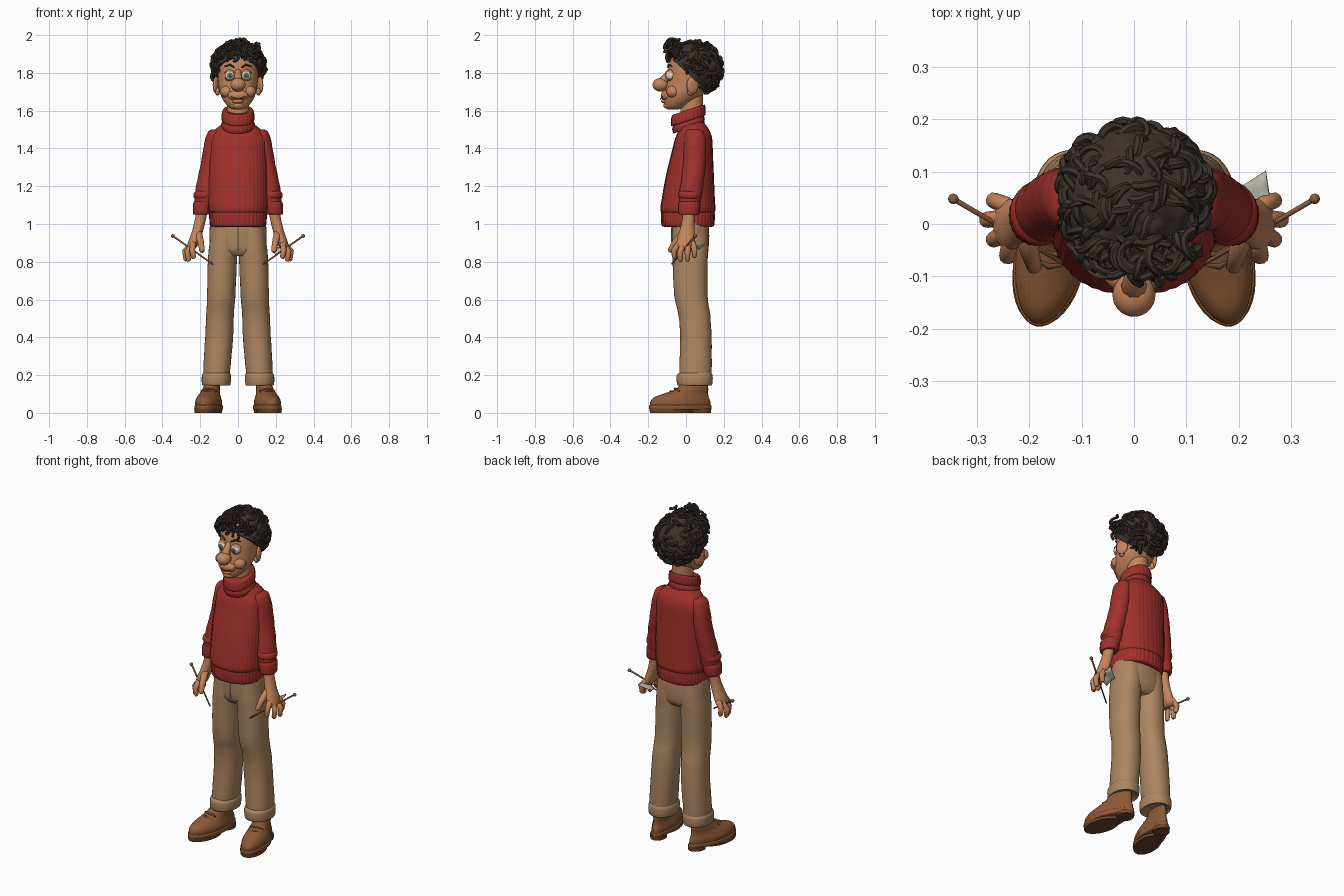
import bpy, bmesh, math, random
from math import sin, cos, pi, radians
from mathutils import Vector, Matrix, noise

random.seed(4)
old = bpy.data.objects.get("Cube")
if old:
    bpy.data.objects.remove(old, do_unlink=True)
made = []


def material(name, r, g, b):
    m = bpy.data.materials.new(name)
    m.use_nodes = True
    m.diffuse_color = (r, g, b, 1)
    bsdf = m.node_tree.nodes["Principled BSDF"]
    bsdf.inputs["Base Color"].default_value = (r, g, b, 1)
    bsdf.inputs["Roughness"].default_value = 0.8
    return m


HAIR = material("dark_hair", .046, .032, .026)
SKIN = material("skin", .56, .235, .105)
KNIT = material("red_wool", .35, .03, .024)
CLOTH = material("tan_cotton", .42, .24, .12)
SHOE = material("brown_leather", .26, .1, .036)
SOLE = material("dark_brown", .15, .06, .026)
WHITE = material("eye_white", .75, .74, .7)
IRIS = material("grey_green_iris", .16, .17, .13)
WOOD = material("needle_wood", .25, .11, .05)
PALE = material("pale_yarn", .5, .49, .43)


def finish(name, bm, mat, side=1):
    """Turn a bmesh into a named object, flipped in x for side -1."""
    for v in bm.verts:
        v.co.x *= side
    bmesh.ops.recalc_face_normals(bm, faces=bm.faces[:])
    mesh = bpy.data.meshes.new(name)
    bm.to_mesh(mesh)
    bm.free()
    return add(name, mesh, mat)


def add(name, mesh, mat):
    ob = bpy.data.objects.new(name, mesh)
    mesh.materials.clear()
    mesh.materials.append(mat)
    bpy.context.collection.objects.link(ob)
    made.append(ob)
    return ob


def resample(rows, k=4):
    """Catmull-Rom interpolation between cross-sections."""
    rows = [Vector(r) for r in rows]
    out = []
    for i in range(len(rows) - 1):
        a, b, c, d = (rows[max(0, min(len(rows) - 1, i + j))] for j in (-1, 0, 1, 2))
        for t in (s / k for s in range(k)):
            out.append(b + ((c - a) * t + (a * 2 - b * 5 + c * 4 - d) * t * t
                            + (b * 3 - a - c * 3 + d) * t ** 3) / 2)
    return out + [rows[-1]]


def loft(name, rows, mat, side=1, n=32, power=2, ribs=0, amp=0, tilt=0, wave=0, place=None, heel=0):
    """Stack of rounded sections: z, centre x, centre y, half width, half depth."""
    bm = bmesh.new()
    rings = []
    for z, cx, cy, rx, ry in resample(rows):
        ring = []
        for i in range(n):
            a = 2 * pi * i / n
            c, s = cos(a), sin(a)
            k = 1 + amp * cos(ribs * a) + wave * sin(z * 75 + 2 * sin(a * 2) + cx)
            x = math.copysign(abs(c) ** (2 / power), c) * rx * k
            y = math.copysign(abs(s) ** (2 / power), s) * ry * k
            x *= 1 - heel * max(0, (y + cy) * 8)
            ring.append(bm.verts.new((cx + x, cy + y, z + y * tilt)))
        rings.append(ring)
    for lo, hi in zip(rings, rings[1:]):
        for i in range(n):
            bm.faces.new((lo[i], lo[(i + 1) % n], hi[(i + 1) % n], hi[i]))
    bm.faces.new(rings[0][::-1])
    bm.faces.new(rings[-1])
    if place:
        bm.transform(place)
    return finish(name, bm, mat, side)


def ball(name, centre, radii, mat, side=1, seg=24, turn=0, cut=None, bump=0):
    """Ellipsoid with poles along y, optionally lumpy and cut by a plane."""
    bm = bmesh.new()
    bmesh.ops.create_uvsphere(bm, u_segments=seg, v_segments=seg * 2 // 3, radius=1)
    bm.transform(Matrix.Rotation(pi / 2, 4, 'X'))
    for v in bm.verts:
        lump = noise.noise(v.co * 4) + .7 * noise.noise(v.co * 9)
        v.co *= 1 + bump * lump
    bm.transform(Matrix.Translation(centre) @ Matrix.Rotation(turn, 4, 'Z') @ Matrix.Diagonal((*radii, 1)))
    if cut:
        bmesh.ops.bisect_plane(bm, geom=bm.verts[:] + bm.edges[:] + bm.faces[:],
                               plane_co=cut[0], plane_no=cut[1], clear_outer=True)
        bmesh.ops.holes_fill(bm, edges=[e for e in bm.edges if e.is_boundary])
    return finish(name, bm, mat, side)


def tubes(name, paths, mat, side=1, res=3, rounded=True):
    """Round strands; each path point is (x, y, z, radius)."""
    cu = bpy.data.curves.new(name, 'CURVE')
    cu.dimensions = '3D'
    cu.bevel_depth = 1
    cu.bevel_resolution = res
    cu.use_fill_caps = True
    for path in paths:
        pts = [Vector(p) for p in path]
        if rounded:
            ends = []
            for tip, prev in ((pts[0], pts[1]), (pts[-1], pts[-2])):
                d = (tip - prev).xyz.normalized() * tip.w * .7
                ends.append(Vector((*(tip.xyz + d), tip.w * .5)))
            pts = [ends[0]] + pts + [ends[1]]
        sp = cu.splines.new('POLY')
        sp.points.add(len(pts) - 1)
        for q, p in zip(sp.points, pts):
            q.co = (p.x * side, p.y, min(p.z, 2 - p.w), 1)
            q.radius = p.w
    tmp = bpy.data.objects.new(name + "_path", cu)
    mesh = bpy.data.meshes.new_from_object(tmp)
    bpy.data.objects.remove(tmp)
    return add(name, mesh, mat)


# Head and neck
loft("head", [(1.605, 0, -.07, .02, .025), (1.618, 0, -.058, .048, .052), (1.65, 0, -.035, .075, .083),
              (1.69, 0, -.01, .094, .104), (1.74, 0, .01, .103, .112), (1.8, 0, .02, .107, .115),
              (1.86, 0, .03, .105, .115), (1.92, 0, .04, .08, .09), (1.95, 0, .05, .03, .03)], SKIN, n=40)
loft("neck", [(1.54, 0, .03, .06, .06), (1.7, 0, .03, .057, .06)], SKIN)
ball("nose", (0, -.135, 1.737), (.041, .042, .036), SKIN)
tubes("nose_bridge", [[(0, -.085, 1.81, .016), (0, -.105, 1.78, .02), (0, -.125, 1.75, .028)]], SKIN)
ball("muzzle", (0, -.1, 1.68), (.056, .033, .03), SKIN)
ball("lower_lip", (0, -.11, 1.65), (.032, .023, .012), SKIN)
ball("chin", (0, -.09, 1.628), (.035, .03, .02), SKIN)
tubes("smile", [[(x, -.134 + 9 * x * x, 1.662 + 9 * x * x, .003)
                 for x in (-.05, -.035, -.018, 0, .018, .035, .05)]], SOLE)

# Paired features of the face
for side, word in ((1, "left"), (-1, "right")):
    eye = ball(word + "_eye", (.043, -.08, 1.787), (.027, .028, .028), WHITE, side)
    eye.data.materials.append(IRIS)
    eye.data.materials.append(HAIR)
    for f in eye.data.polygons:
        front = -f.normal.y
        f.material_index = 2 if front > .96 else 1 if front > .84 else 0
    ball(word + "_upper_lid", (.043, -.079, 1.787), (.031, .031, .031), SKIN, side,
         cut=((0, -.08, 1.8), (0, -.25, -1)))
    ball(word + "_lower_lid", (.043, -.079, 1.787), (.031, .03, .031), SKIN, side,
         cut=((0, -.08, 1.772), (0, -.2, 1)))
    tubes(word + "_brow", [[(.02, -.096, 1.83, .004), (.042, -.092, 1.843, .006), (.07, -.075, 1.835, .003)]],
          HAIR, side)
    ball(word + "_cheek", (.06, -.07, 1.7), (.035, .035, .032), SKIN, side)
    ball(word + "_ear", (.115, .035, 1.735), (.013, .034, .046), SKIN, side, turn=.45)
    ball(word + "_ear_lobe", (.108, .025, 1.7), (.013, .018, .02), SKIN, side)

# Hair: lumpy cap with a sloping hairline, covered in curls
middle, size = Vector((0, .05, 1.822)), Vector((.14, .138, .143))
ball("hair_cap", middle, size, HAIR, seg=84, bump=.06, cut=((0, 0, 1.805), (0, -.9, -1)))


def curl(p, out, r, thick, sweep=4.6):
    across = out.cross(Vector([random.uniform(-1, 1) for _ in range(3)])).normalized()
    lean = out.cross(across) * .012
    start = random.uniform(-1, .4)
    return [(*(p + (across * cos(a) + out * sin(a)) * r + lean * (a - 2)), thick)
            for a in (start + sweep * i / 8 for i in range(9))]


curls = []
while len(curls) < 150:
    d = Vector([random.gauss(0, 1) for _ in range(3)]).normalized()
    p = middle + d * size
    if p.z > 1.81 - .9 * p.y:
        curls.append(curl(p - d * .004, d, random.uniform(.01, .016), random.uniform(.006, .01)))
tubes("hair_curls", curls, HAIR, res=1)
quiff = []
for i in range(34):
    x = random.uniform(-.11, .11)
    p = Vector((x, -.085 + 3 * x * x + random.uniform(-.012, .03), random.uniform(1.89, 1.965) - 2 * x * x))
    quiff.append(curl(p, Vector((x * 3, -.6, .6)).normalized(), random.uniform(.013, .02), .008, 5.5))
tubes("front_quiff", quiff, HAIR, res=1)

# Sweater
loft("sweater_body", [(1.05, 0, .01, .14, .13), (1.075, 0, .01, .157, .145), (1.13, 0, .012, .16, .14),
                      (1.25, 0, .02, .158, .127), (1.37, 0, .032, .153, .11), (1.45, 0, .04, .15, .098),
                      (1.495, 0, .042, .125, .082), (1.53, 0, .03, .085, .07), (1.56, 0, .02, .06, .06)],
     KNIT, n=160, power=2.3, ribs=40, amp=.006)
loft("sweater_hem", [(.985, 0, .01, .13, .122), (.995, 0, .01, .147, .138), (1.06, 0, .01, .15, .14),
                     (1.085, 0, .01, .14, .13)], KNIT, n=160, power=2.3, ribs=40, amp=.014)
loft("collar_base", [(1.505, 0, .015, .085, .08), (1.53, 0, .013, .088, .085), (1.56, 0, .012, .07, .075)],
     KNIT, n=96, ribs=24, amp=.014, tilt=.32)
loft("collar_fold", [(1.545, 0, .012, .07, .075), (1.55, 0, .012, .086, .09), (1.585, 0, .012, .085, .09),
                     (1.605, 0, .014, .077, .083), (1.6, 0, .016, .06, .065)],
     KNIT, n=96, ribs=24, amp=.014, tilt=.32)

for side, word in ((1, "left"), (-1, "right")):
    # Arm
    loft(word + "_sleeve", [(1.5, .12, .045, .02, .03), (1.485, .123, .045, .038, .05),
                            (1.43, .13, .047, .048, .059), (1.32, .145, .045, .052, .06),
                            (1.22, .163, .033, .055, .06), (1.14, .176, .022, .054, .06),
                            (1.1, .18, .02, .045, .052)], KNIT, side, n=48, wave=.02)
    loft(word + "_sleeve_roll", [(1.13, .18, .02, .045, .05), (1.145, .18, .02, .056, .061),
                                 (1.165, .177, .022, .056, .061), (1.18, .17, .025, .045, .05)], KNIT, side)
    loft(word + "_sleeve_cuff", [(1.05, .192, .016, .036, .04), (1.055, .192, .016, .046, .054),
                                 (1.11, .186, .018, .05, .058), (1.125, .18, .02, .04, .045)],
         KNIT, side, n=96, ribs=24, amp=.016)
    # Hand
    loft(word + "_hand", [(1.08, .19, .016, .03, .035), (1.02, .2, .012, .029, .033),
                          (.96, .215, .005, .029, .04), (.91, .232, .0, .03, .048),
                          (.88, .243, .0, .026, .046), (.868, .247, 0, .015, .03)], SKIN, side)
    tips = [(.236, -.062, .825), (.262, -.03, .81), (.275, .008, .812), (.262, .045, .83)]
    tubes(word + "_fingers", [[(.237 + i * .002, -.033 + i * .023, .9, .016),
                               (x + .006, y, (z + .9) / 2, .0155), (x, y, z, .0135)]
                              for i, (x, y, z) in enumerate(tips)], SKIN, side)
    tubes(word + "_thumb", [[(.21, -.015, .95, .021), (.198, -.055, .905, .018), (.19, -.082, .86, .015)]],
          SKIN, side)
    # Knitting needle with its knob
    tubes(word + "_needle", [[(.345, .048, .937, .005), (.135, -.075, .788, .004)]], WOOD, side)
    ball(word + "_needle_knob", (.345, .048, .937), (.01, .01, .01), WOOD, side, seg=12)

    # Trouser leg with turned-up cuff
    loft(word + "_trouser_leg", [(.16, .115, .048, .064, .08), (.22, .113, .05, .071, .086),
                                 (.4, .1, .052, .074, .083), (.52, .095, .044, .073, .084),
                                 (.62, .089, .026, .075, .088), (.8, .083, .022, .077, .093),
                                 (.9, .076, .022, .075, .096), (1.02, .07, .02, .07, .09)],
         CLOTH, side, n=40, power=2.2, wave=.008)
    loft(word + "_trouser_cuff", [(.15, .115, .046, .064, .08), (.146, .115, .046, .073, .09),
                                  (.165, .115, .046, .077, .095), (.197, .114, .046, .077, .095),
                                  (.212, .113, .048, .07, .087)], CLOTH, side, n=40, power=2.2)

    # Shoe, toes turned out
    place = Matrix.Translation((.152, -.03, 0)) @ Matrix.Rotation(radians(12), 4, 'Z')
    loft(word + "_shoe_upper", [(.03, 0, 0, .066, .162), (.06, 0, .0, .068, .162), (.085, 0, .008, .06, .145),
                                (.105, 0, .035, .052, .115), (.13, 0, .066, .049, .085),
                                (.165, -.005, .075, .045, .07)], SHOE, side, n=40, place=place, heel=.25)
    loft(word + "_welt", [(.015, 0, 0, .066, .16), (.02, 0, 0, .072, .168), (.038, 0, 0, .072, .168),
                          (.042, 0, 0, .065, .16)], SHOE, side, n=40, place=place, heel=.25)
    loft(word + "_sole", [(0, 0, -.05, .064, .114), (.022, 0, -.05, .067, .117)],
         SOLE, side, place=place, heel=.25)
    loft(word + "_heel", [(0, 0, .115, .058, .05), (.022, 0, .115, .06, .052)],
         SOLE, side, place=place, heel=.25)
    laces = []
    for y, z in ((-.075, .1), (-.052, .114), (-.03, .128)):
        row = [place @ Vector((x, y + abs(x) * .4, z - 9 * x * x)) for x in (-.038, -.02, 0, .02, .038)]
        laces.append([(*p, .006) for p in row])
    tubes(word + "_laces", laces, SOLE, side, res=2)

# Trouser seat and waist
loft("trouser_seat", [(.83, 0, .024, .1, .07), (.86, 0, .024, .142, .092), (.92, 0, .024, .15, .099),
                      (1.0, 0, .022, .148, .098), (1.04, 0, .02, .13, .09)], CLOTH, n=40, power=2.3)
tubes("fly_seam", [[(0, -.077, .98, .003), (0, -.076, .91, .003), (0, -.07, .865, .003)]], CLOTH)

# Scrap of knitting held in the left hand
bm = bmesh.new()
bm.faces.new([bm.verts.new(p) for p in
              ((.25, .1, .9), (.185, .06, .87), (.195, 0, .84), (.265, 0, .88))])
bmesh.ops.subdivide_edges(bm, edges=bm.edges[:], cuts=3, use_grid_fill=True)
for v in bm.verts:
    v.co.z += .006 * sin(v.co.y * 60)
scrap = finish("knitted_scrap", bm, PALE)
scrap.modifiers.new("thickness", 'SOLIDIFY').thickness = .006

# Smooth shading with sharp creases kept
bpy.ops.object.select_all(action='DESELECT')
for ob in made:
    ob.select_set(True)
bpy.context.view_layer.objects.active = made[0]
bpy.ops.object.shade_smooth_by_angle(angle=radians(50))
